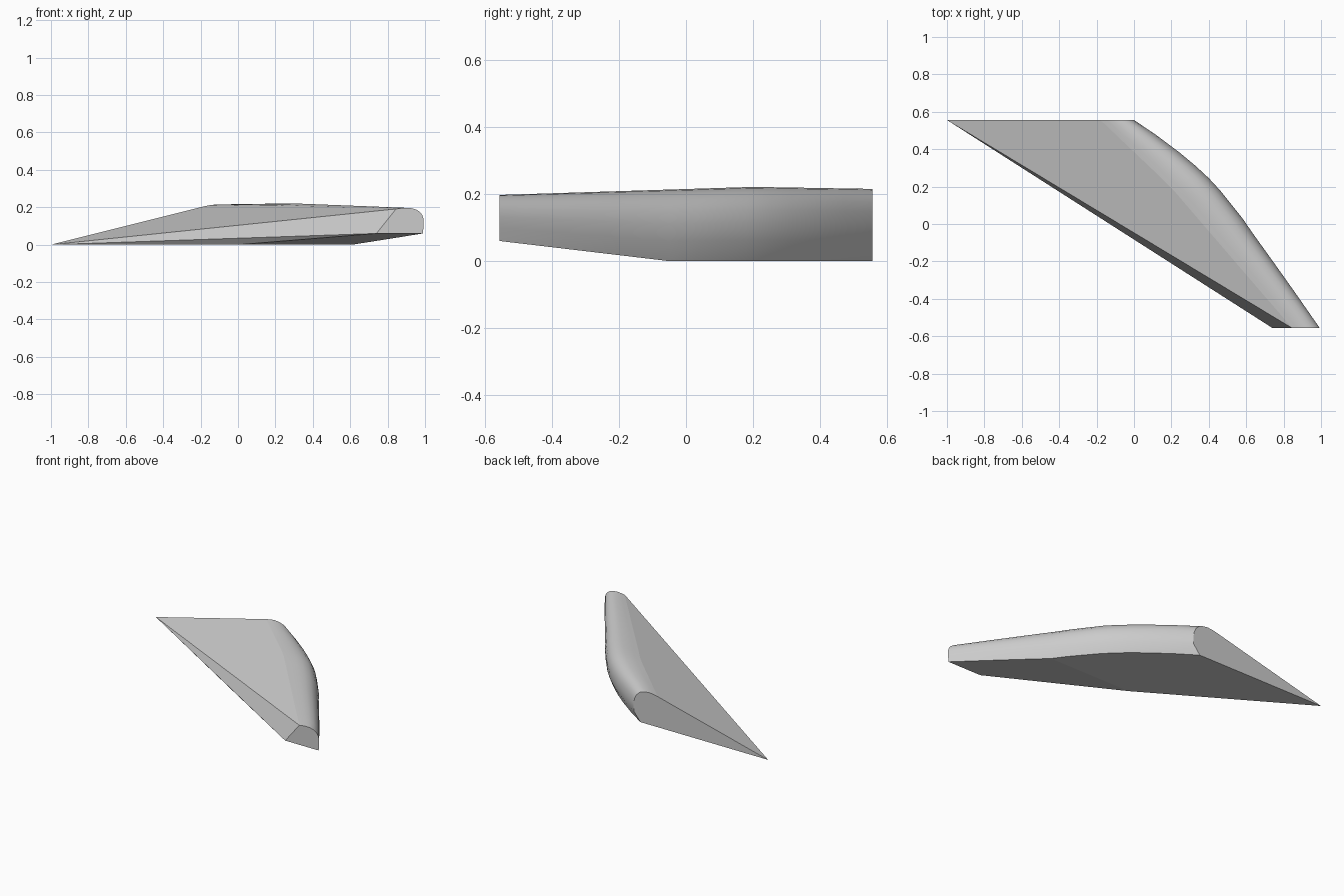
import bpy, bmesh, math

cube = bpy.data.objects.get("Cube")
if cube:
    bpy.data.objects.remove(cube, do_unlink=True)

grey = bpy.data.materials.new("plain_grey")
grey.use_nodes = True
colour = (0.6, 0.6, 0.6, 1)
grey.diffuse_color = colour
grey.node_tree.nodes["Principled BSDF"].inputs["Base Color"].default_value = colour

BACK, FRONT, FOLD = 0.556, -0.556, -0.05

# Plan outline of the rounded rim, from back to front (x, y)
outline = [(0, BACK), (0.12, 0.475), (0.24, 0.385), (0.33, 0.31), (0.4, 0.245),
           (0.46, 0.18), (0.52, 0.105), (0.58, 0.03), (0.635, FOLD),
           (0.75, -0.21), (0.86, -0.365), (0.94, -0.48), (0.993, FRONT)]

# Rim cross-section: share of width, share of height
rim = [(0.18, 0.985), (0.36, 1), (0.55, 0.985), (0.74, 0.93), (0.88, 0.82),
       (0.96, 0.69), (1, 0.52), (0.99, 0.28)]


def lerp(a, b, t):
    return a + (b - a) * t


def section(bm, x, y):
    """One slice of the rounded rim, from the top panel edge to the underside."""
    t = (BACK - y) / (BACK - FRONT)
    bottom = max(0, 0.06 * (FOLD - y) / (FOLD - FRONT))
    crest = lerp(0.215, 0.221, (BACK - y) / 0.356) if y > 0.2 else lerp(0.221, 0.197, (0.2 - y) / 0.756)
    z0 = crest - lerp(0.01, 0.006, t)
    x0 = (z0 + 0.243 * (BACK - y)) / 0.25 - 1      # stays on the sloped top plane
    tuck = lerp(0.05, 0.004, t)
    pts = [(x0, z0)]
    pts += [(lerp(x0, x, u), lerp(bottom, crest, v)) for u, v in rim]
    pts.append((x - tuck, bottom))
    return [bm.verts.new((px, y, pz)) for px, pz in pts]


bm = bmesh.new()
rows = [section(bm, x, y) for x, y in outline]
tip = bm.verts.new((-1, BACK, 0))
toe = bm.verts.new((0.74, FRONT, 0.06))
belly = bm.verts.new((0, FOLD, 0))

# Rounded rim skin
for a, b in zip(rows, rows[1:]):
    for i in range(len(a) - 1):
        bm.faces.new((a[i], a[i + 1], b[i + 1], b[i])).smooth = True

# Flat panels: top, back end, front end and leading side
bm.faces.new([tip] + [r[0] for r in rows])
bm.faces.new([tip] + rows[0])
bm.faces.new([toe] + rows[-1])
bm.faces.new((tip, toe, rows[-1][0]))

# Underside: level part, raised front part and narrow bevel
fold = [y for x, y in outline].index(FOLD)
bm.faces.new([tip, belly] + [r[-1] for r in reversed(rows[:fold + 1])])
bm.faces.new([belly, toe] + [r[-1] for r in reversed(rows[fold:])])
bm.faces.new((tip, belly, toe))
bmesh.ops.recalc_face_normals(bm, faces=bm.faces[:])

mesh = bpy.data.meshes.new("swept_panel")
bm.to_mesh(mesh)
bm.free()
mesh.materials.append(grey)
panel = bpy.data.objects.new("swept_panel", mesh)
bpy.context.collection.objects.link(panel)

bpy.ops.object.select_all(action="DESELECT")
panel.select_set(True)
bpy.context.view_layer.objects.active = panel
bpy.ops.object.shade_smooth_by_angle(angle=math.radians(30))
# Keep the flat panels flat beside the rounded rim
for poly in mesh.polygons:
    if len(poly.vertices) != 4:
        poly.use_smooth = False
